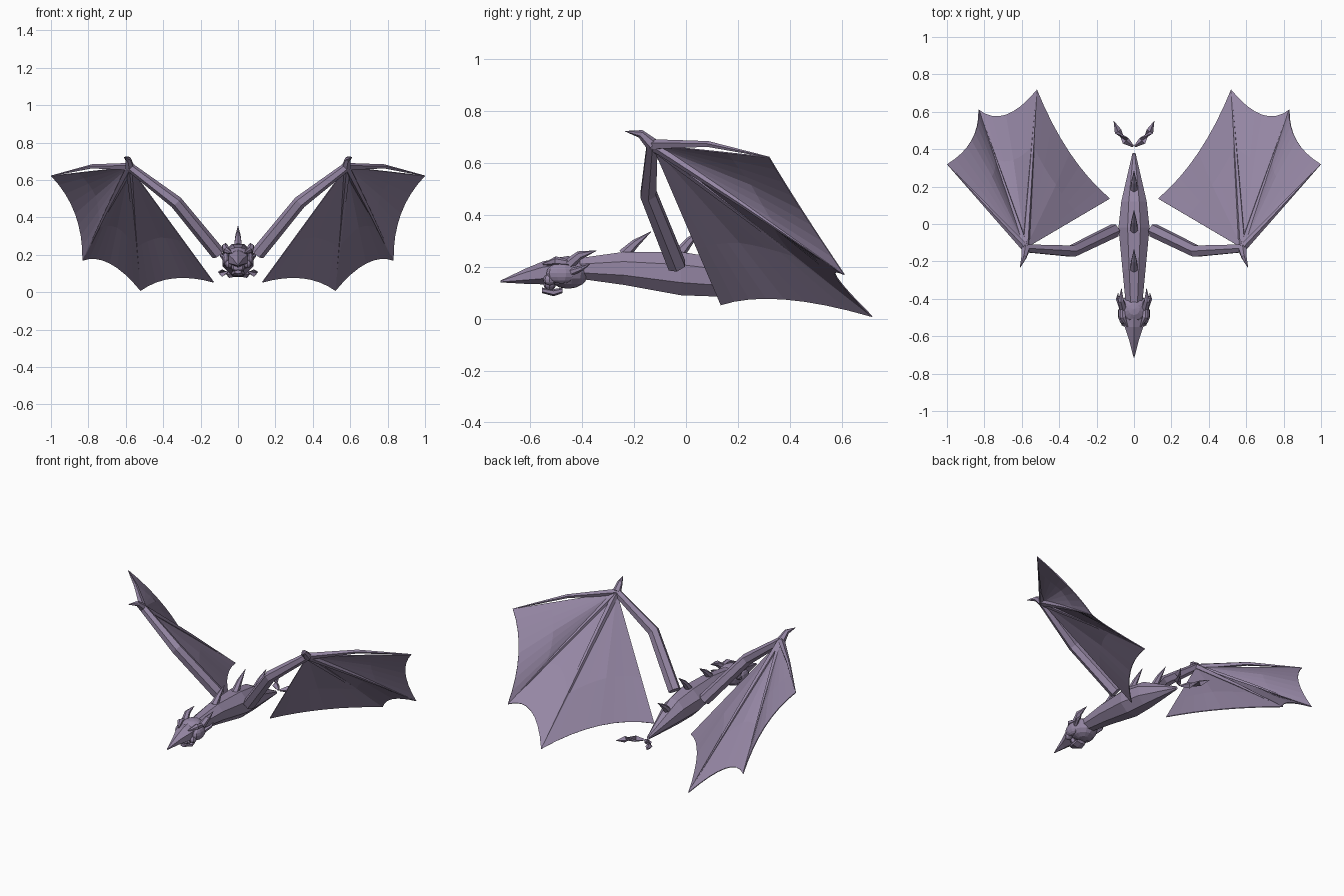
import bpy, bmesh, math
from mathutils import Vector, Matrix

if "Cube" in bpy.data.objects:
    bpy.data.objects.remove(bpy.data.objects["Cube"], do_unlink=True)

HIDE = (0.30, 0.24, 0.37, 1)
mat = bpy.data.materials.new("dusty purple hide")
mat.use_nodes = True
mat.diffuse_color = HIDE
mat.node_tree.nodes["Principled BSDF"].inputs["Base Color"].default_value = HIDE


def finish(name, bm, mirror=False, thickness=0):
    """Turn a bmesh into a flat shaded object, optionally mirrored across x."""
    if not thickness:
        bmesh.ops.recalc_face_normals(bm, faces=bm.faces)
    mesh = bpy.data.meshes.new(name)
    bm.to_mesh(mesh)
    bm.free()
    mesh.materials.append(mat)
    obj = bpy.data.objects.new(name, mesh)
    bpy.context.collection.objects.link(obj)
    if thickness:
        mod = obj.modifiers.new("thickness", "SOLIDIFY")
        mod.thickness = thickness
        mod.offset = 0
    if mirror:
        obj.modifiers.new("mirror", "MIRROR").use_mirror_merge = False
    return obj


def skin(bm, rings):
    """Bridge successive vertex rings and cap both ends."""
    n = len(rings[0])
    rings = [[bm.verts.new(p) for p in ring] for ring in rings]
    for a, b in zip(rings, rings[1:]):
        for i in range(n):
            j = (i + 1) % n
            bm.faces.new((a[i], a[j], b[j], b[i]))
    bm.faces.new(rings[0])
    bm.faces.new(rings[-1])


def tube(name, path, radii, sides=6, mirror=False):
    """Tapered tube along a path."""
    pts = [Vector(p) for p in path]
    rings = []
    for i, (p, r) in enumerate(zip(pts, radii)):
        d = (pts[min(i + 1, len(pts) - 1)] - pts[max(i - 1, 0)]).normalized()
        ref = Vector((1, 0, 0)) if abs(d.x) < 0.6 else Vector((0, 1, 0))
        u = d.cross(ref).normalized()
        v = d.cross(u)
        rings.append([p + r * (u * math.cos(t) + v * math.sin(t))
                      for t in (2 * math.pi * k / sides for k in range(sides))])
    bm = bmesh.new()
    skin(bm, rings)
    return finish(name, bm, mirror)


def hull(name, stations, sides=8):
    """Loft along y from (y, half width, bottom, top) stations."""
    rings = []
    for y, w, low, high in stations:
        angles = [2 * math.pi * (k + 0.5) / sides for k in range(sides)]
        k = 1 / math.cos(math.pi / sides)
        rings.append([(w * k * math.cos(t), y,
                       (low + high) / 2 + (high - low) / 2 * k * math.sin(t))
                      for t in angles])
    bm = bmesh.new()
    skin(bm, rings)
    return finish(name, bm)


def ball(name, centre, size, segments=14, mirror=False):
    bm = bmesh.new()
    bmesh.ops.create_uvsphere(bm, u_segments=segments, v_segments=8, radius=1,
                              matrix=Matrix.LocRotScale(Vector(centre), None, Vector(size)))
    return finish(name, bm, mirror)


# Body with tapering tail
hull("body", [(-0.42, 0.045, 0.155, 0.232), (-0.24, 0.062, 0.13, 0.257),
              (-0.02, 0.083, 0.09, 0.257), (0.12, 0.068, 0.085, 0.235),
              (0.38, 0.008, 0.08, 0.10)])

# Spikes down the spine
for label, y, z, height in (("front", -0.24, 0.245, 0.09),
                            ("middle", -0.03, 0.245, 0.11),
                            ("rear", 0.18, 0.185, 0.09)):
    tube(label + "_spine_spike",
         [(0, y, z), (0, y + 0.045, z + height * 0.5), (0, y + 0.105, z + height)],
         [0.024, 0.016, 0.001])

# Head, beak and jaw
ball("head", (0, -0.455, 0.178), (0.08, 0.082, 0.063))
hull("beak", [(-0.47, 0.058, 0.14, 0.228), (-0.55, 0.05, 0.138, 0.215),
              (-0.62, 0.026, 0.138, 0.188), (-0.715, 0.002, 0.14, 0.146)], 6)
hull("lower_jaw", [(-0.475, 0.03, 0.10, 0.118), (-0.51, 0.034, 0.088, 0.112),
                   (-0.555, 0.016, 0.10, 0.118)], 6)
ball("chin", (0, -0.525, 0.132), (0.035, 0.024, 0.024), 8)
ball("eye", (0.058, -0.48, 0.175), (0.028, 0.058, 0.04), 10, True)
ball("cheek", (0.05, -0.525, 0.15), (0.022, 0.025, 0.022), 8, True)
tube("brow", [(0.062, -0.45, 0.215), (0.06, -0.50, 0.222), (0.035, -0.55, 0.21)],
     [0.012, 0.018, 0.004], 6, True)
tube("horn", [(0.058, -0.45, 0.21), (0.07, -0.41, 0.244), (0.067, -0.345, 0.262)],
     [0.022, 0.017, 0.001], 6, True)
tube("small_horn", [(0.07, -0.44, 0.18), (0.088, -0.40, 0.195), (0.085, -0.37, 0.21)],
     [0.014, 0.010, 0.001], 6, True)

# Forked tail fin
tube("tail_fin", [(0.004, 0.415, 0.09), (0.045, 0.445, 0.097),
                  (0.085, 0.495, 0.102), (0.108, 0.55, 0.108)],
     [0.006, 0.021, 0.02, 0.001], 4, True)

# Wing arm and thumb claw
WRIST = Vector((0.58, -0.13, 0.67))
tube("wing_arm", [(0.105, -0.035, 0.205), (0.33, -0.145, 0.48), WRIST],
     [0.038, 0.035, 0.024], 6, True)
tube("thumb_claw", [WRIST, (0.588, -0.175, 0.712), (0.61, -0.235, 0.722)],
     [0.026, 0.016, 0.001], 6, True)

# Wing fingers
OUTER = Vector((0.998, 0.32, 0.622))
MIDDLE = Vector((0.83, 0.61, 0.17))
INNER = Vector((0.52, 0.717, 0.008))
ROOT = Vector((0.13, 0.135, 0.053))
for label, tip, lift in (("outer", OUTER, 0.025), ("middle", MIDDLE, 0.006),
                         ("inner", INNER, 0.006)):
    knuckle = WRIST.lerp(tip, 0.48) + Vector((0, 0, lift))
    tube(label + "_wing_finger", [WRIST, knuckle, tip],
         [0.021, 0.012, 0.002], 5, True)

# Wing membrane panels with scalloped trailing edges
STEPS = 8
for label, a, b, mid in (("outer", OUTER, MIDDLE, (0.87, 0.445, 0.42)),
                         ("middle", MIDDLE, INNER, (0.685, 0.583, 0.155)),
                         ("inner", INNER, ROOT, (0.345, 0.38, 0.075))):
    control = 2 * Vector(mid) - (a + b) / 2
    normal = (a - WRIST).cross(b - WRIST).normalized()
    if normal.z < 0:
        normal = -normal
    bm = bmesh.new()
    hub = bm.verts.new(WRIST)
    inside, edge = [], []
    for i in range(STEPS + 1):
        t = i / STEPS
        p = a * (1 - t) ** 2 + control * 2 * t * (1 - t) + b * t * t
        fold = 1 - abs(2 * t - 1)
        edge.append(bm.verts.new(p))
        inside.append(bm.verts.new(WRIST.lerp(p, 0.65) + normal * 0.015 * fold))
    for i in range(STEPS):
        bm.faces.new((hub, inside[i], inside[i + 1]))
        bm.faces.new((inside[i], edge[i], edge[i + 1], inside[i + 1]))
    finish(label + "_wing_membrane", bm, True, 0.005)
